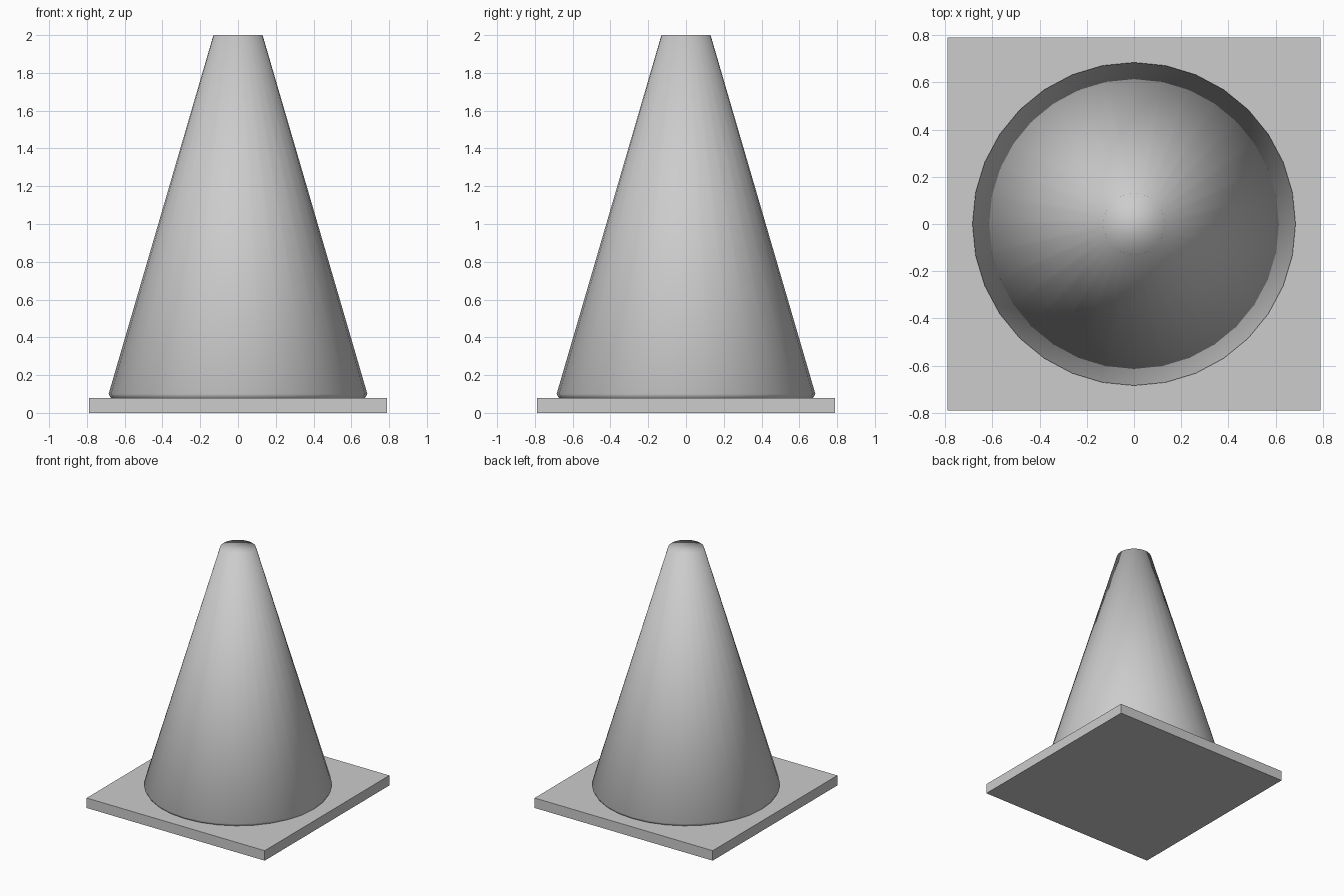
import bpy
import bmesh
from mathutils import Matrix, Vector

old = bpy.data.objects.get("Cube")
if old:
    bpy.data.objects.remove(old, do_unlink=True)

grey = bpy.data.materials.new("plain grey")
grey.use_nodes = True
colour = (0.604, 0.604, 0.604, 1)
grey.diffuse_color = colour
grey.node_tree.nodes["Principled BSDF"].inputs["Base Color"].default_value = colour


def add_part(name, bm, smooth=False):
    bmesh.ops.recalc_face_normals(bm, faces=bm.faces[:])
    for face in bm.faces:
        face.smooth = smooth
    mesh = bpy.data.meshes.new(name)
    bm.to_mesh(mesh)
    bm.free()
    mesh.materials.append(grey)
    obj = bpy.data.objects.new(name, mesh)
    bpy.context.collection.objects.link(obj)
    return obj


# Square base plate
SIDE, THICK = 1.58, 0.08
bm = bmesh.new()
bmesh.ops.create_cube(bm, size=1, matrix=Matrix.Translation((0, 0, THICK / 2))
                      @ Matrix.Diagonal((SIDE, SIDE, THICK, 1)))
add_part("base_plate", bm)

# Tapered body with a flat closed tip
LOW, TOP = 0.1, 2.0
bm = bmesh.new()
bmesh.ops.create_cone(bm, cap_ends=True, segments=32, radius1=0.685, radius2=0.13,
                      depth=TOP - LOW, matrix=Matrix.Translation((0, 0, (LOW + TOP) / 2)))

# Small tucked-in lip where the body meets the plate
bottom = min(bm.faces, key=lambda f: f.calc_center_median().z)
lip = bmesh.ops.extrude_face_region(bm, geom=[bottom])
lip_verts = [v for v in lip["geom"] if isinstance(v, bmesh.types.BMVert)]
bmesh.ops.delete(bm, geom=[bottom], context='FACES_ONLY')
bmesh.ops.scale(bm, vec=Vector((0.975, 0.975, 1)), verts=lip_verts)
bmesh.ops.translate(bm, vec=Vector((0, 0, -0.03)), verts=lip_verts)
add_part("cone_body", bm, smooth=True)
